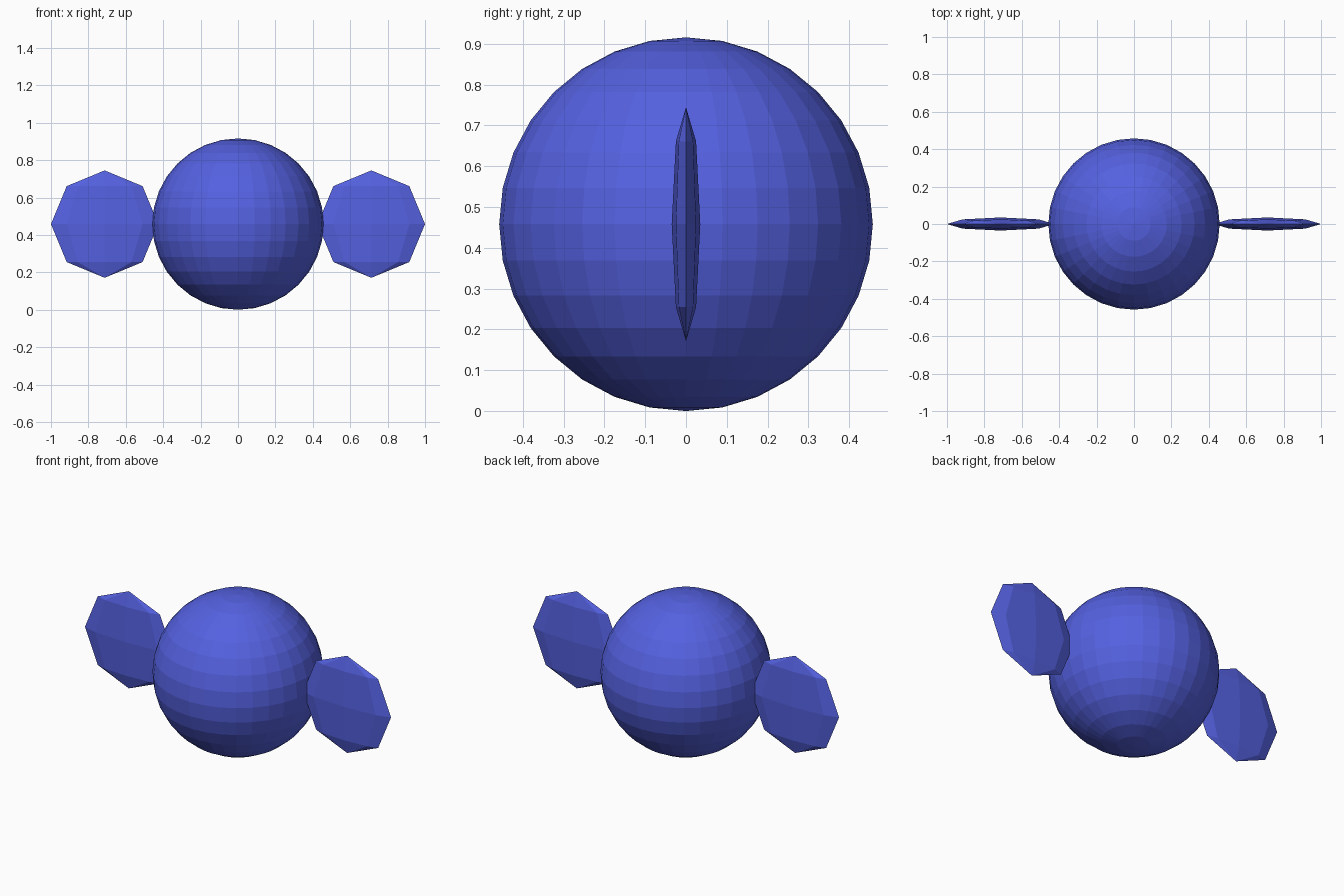
import bpy

if "Cube" in bpy.data.objects:
    bpy.data.objects.remove(bpy.data.objects["Cube"])

R = 0.458        # body radius
WING = 0.287     # side panel radius

blue = bpy.data.materials.new("blue")
blue.diffuse_color = (0.09, 0.12, 0.75, 1)
blue.use_nodes = True
blue.node_tree.nodes["Principled BSDF"].inputs["Base Color"].default_value = blue.diffuse_color


def ball(name, segments, rings, radius, location, scale=(1, 1, 1)):
    bpy.ops.mesh.primitive_uv_sphere_add(
        segments=segments, ring_count=rings, radius=radius, location=location)
    ob = bpy.context.object
    ob.name = name
    ob.scale = scale
    ob.data.materials.append(blue)
    return ob


# Round faceted body
ball("body", 32, 16, R, (0, 0, R))

# Flattened low-poly discs on both sides
for side, label in ((-1, "left"), (1, "right")):
    ball(label + "_side_disc", 8, 4, WING, (side * (1 - WING), 0, R),
         (1, 0.122, 1))
